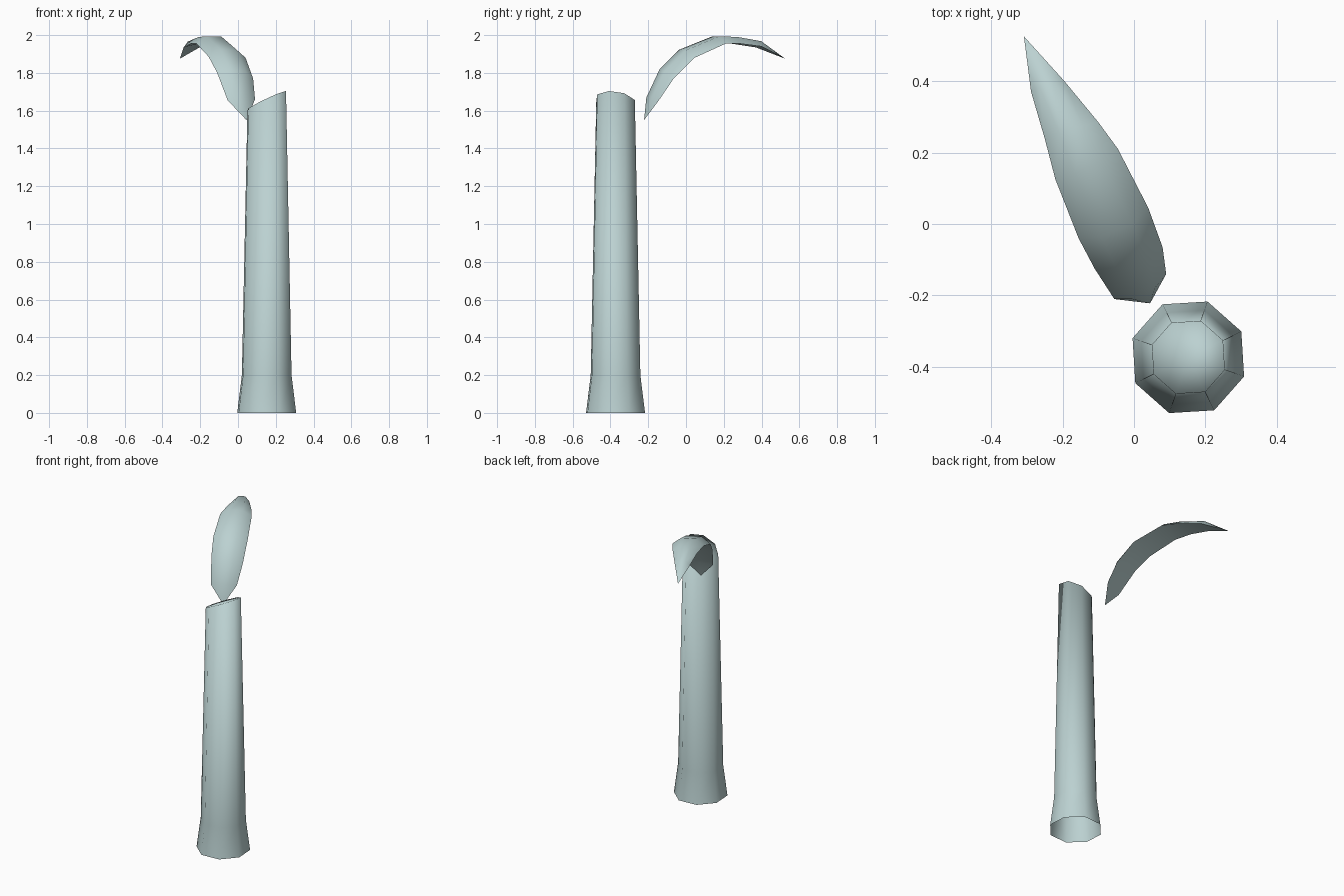
import bpy, bmesh, math
from mathutils import Vector

cube = bpy.data.objects.get("Cube")
if cube:
    bpy.data.objects.remove(cube, do_unlink=True)

mat = bpy.data.materials.new("pale_teal")
mat.use_nodes = True
color = (0.5, 0.64, 0.64, 1)
mat.diffuse_color = color
mat.node_tree.nodes["Principled BSDF"].inputs["Base Color"].default_value = color


def finish(bm, name):
    bmesh.ops.recalc_face_normals(bm, faces=bm.faces)
    for f in bm.faces:
        f.smooth = True
    mesh = bpy.data.meshes.new(name)
    bm.to_mesh(mesh)
    bm.free()
    mesh.materials.append(mat)
    obj = bpy.data.objects.new(name, mesh)
    bpy.context.collection.objects.link(obj)
    return obj


def bridge(bm, a, b):
    for i in range(len(a)):
        j = (i + 1) % len(a)
        bm.faces.new((a[i], a[j], b[j], b[i]))


def fan(bm, ring, point):
    tip = bm.verts.new(point)
    for i in range(len(ring)):
        bm.faces.new((ring[i], ring[(i + 1) % len(ring)], tip))


# Eight-sided tapering column, flared at the foot and cut at a slant on top
bm = bmesh.new()
cx, cy, sides = 0.152, -0.373, 8
rings = []
for z, r, slant in ((0, 0.165, 0), (0.2, 0.139, 0), (1.652, 0.108, 1)):
    ring = []
    for i in range(sides):
        a = math.radians(26) + i * math.tau / sides
        dx, dy = r * math.cos(a), r * math.sin(a)
        ring.append(bm.verts.new((cx + dx, cy + dy, z + slant * (0.47 * dx - 0.12 * dy))))
    rings.append(ring)
for a, b in zip(rings, rings[1:]):
    bridge(bm, a, b)
fan(bm, rings[-1], (cx, cy, 1.658))
finish(bm, "column")

# Curved pointed blade: left edge, right edge and crown height at each station
stations = [
    ((-0.055, -0.21, 1.655), (0.09, -0.14, 1.66), 0.025),
    ((-0.11, -0.125, 1.80), (0.08, -0.065, 1.77), 0.045),
    ((-0.155, -0.04, 1.885), (0.04, 0.045, 1.88), 0.045),
    ((-0.22, 0.125, 1.955), (-0.045, 0.21, 1.955), 0.04),
    ((-0.25, 0.24, 1.955), (-0.10, 0.285, 1.955), 0.035),
    ((-0.288, 0.37, 1.935), (-0.195, 0.40, 1.94), 0.03),
]
base, tip = Vector((0.045, -0.222, 1.55)), Vector((-0.308, 0.525, 1.875))
mids = [base] + [(Vector(l) + Vector(r)) / 2 for l, r, h in stations] + [tip]
bm = bmesh.new()
rings = []
for i, (l, r, h) in enumerate(stations):
    l, r = Vector(l), Vector(r)
    up = (r - l).cross(mids[i + 2] - mids[i]).normalized()
    section = (l, l.lerp(r, 0.28) + up * h, l.lerp(r, 0.72) + up * h,
               r, l.lerp(r, 0.5) + up * h * 0.25)
    rings.append([bm.verts.new(p) for p in section])
for a, b in zip(rings, rings[1:]):
    bridge(bm, a, b)
fan(bm, rings[0], base)
fan(bm, rings[-1], tip)
blade = finish(bm, "curved_blade")
bpy.ops.object.select_all(action="DESELECT")
blade.select_set(True)
bpy.context.view_layer.objects.active = blade
bpy.ops.object.shade_smooth_by_angle(angle=math.radians(60))
